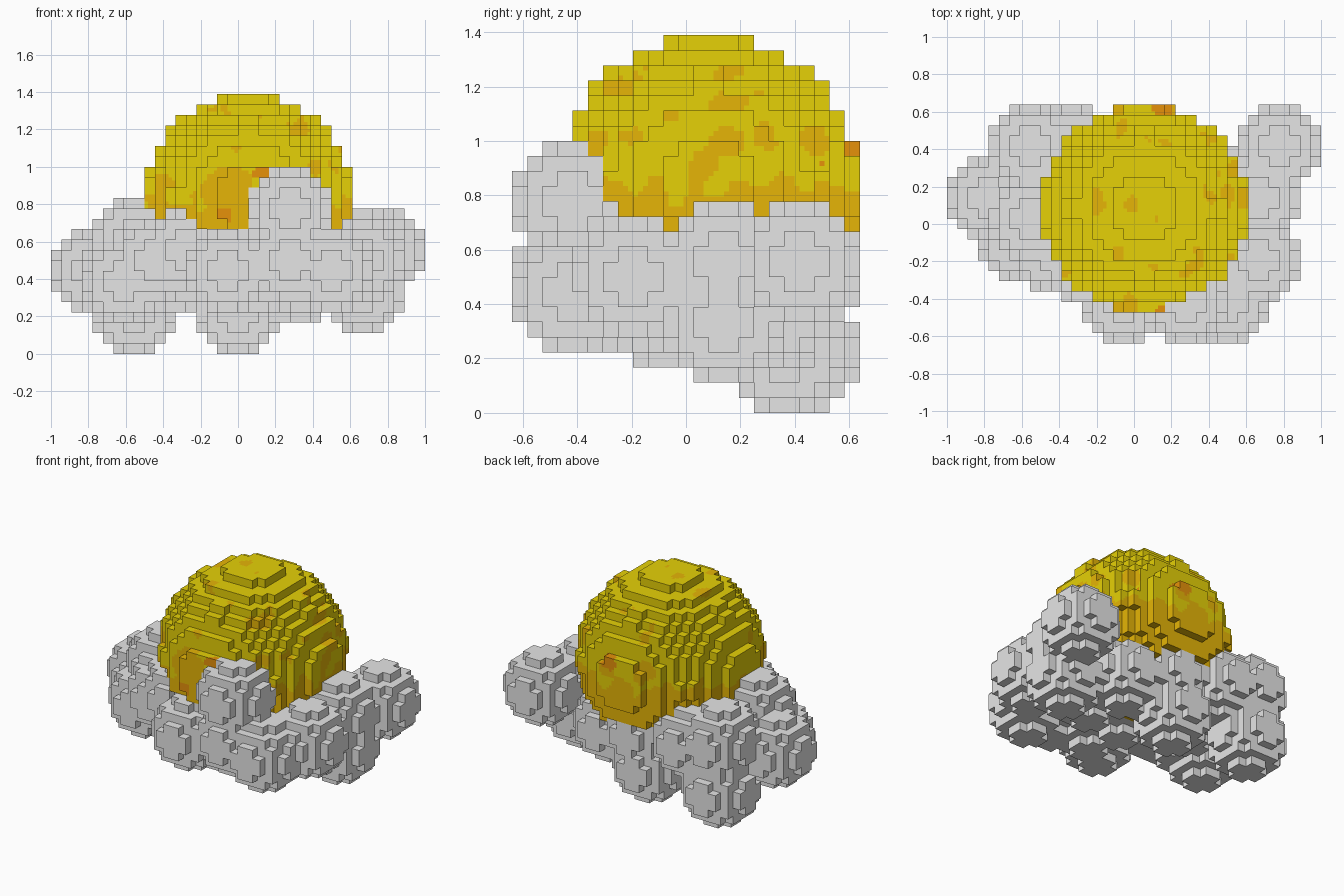
import bpy, bmesh
from mathutils import Vector, noise

if "Cube" in bpy.data.objects:
    bpy.data.objects.remove(bpy.data.objects["Cube"], do_unlink=True)

CELL = 1 / 18                       # edge of one block
ORIGIN = Vector((-18, -11.5, 0))    # grid corner, in blocks


def material(name, rgb):
    mat = bpy.data.materials.new(name)
    mat.use_nodes = True
    mat.diffuse_color = (*rgb, 1)
    mat.node_tree.nodes["Principled BSDF"].inputs["Base Color"].default_value = (*rgb, 1)
    return mat


WHITE = material("cloud white", (0.79, 0.79, 0.79))
YELLOW = material("sun yellow", (0.79, 0.635, 0.002))
ORANGE = material("light orange", (0.79, 0.46, 0.002))
DEEP = material("deep orange", (0.79, 0.285, 0.003))


def ball(center, radius):
    """Blocks whose middles lie inside a sphere centred on a grid corner."""
    r = range(-radius, radius)
    return {(center[0] + a, center[1] + b, center[2] + c)
            for a in r for b in r for c in r
            if (a + .5) ** 2 + (b + .5) ** 2 + (c + .5) ** 2 <= radius ** 2}


def block_mesh(name, blocks, hidden, mats, rule=None):
    """Outer skin of a set of blocks; faces against hidden blocks are left out."""
    bm = bmesh.new()
    corners = {}

    def corner(p):
        if p not in corners:
            corners[p] = bm.verts.new((Vector(p) + ORIGIN) * CELL)
        return corners[p]

    for cell in sorted(blocks):
        for axis in range(3):
            u, v = (axis + 1) % 3, (axis + 2) % 3
            for side in (0, 1):
                near = list(cell)
                near[axis] += 2 * side - 1
                if tuple(near) in blocks or tuple(near) in hidden:
                    continue
                ring = []
                for du, dv in ((0, 0), (1, 0), (1, 1), (0, 1)):
                    p = list(cell)
                    p[axis] += side
                    p[u] += du
                    p[v] += dv
                    ring.append(corner(tuple(p)))
                bm.faces.new(ring if side else ring[::-1])
    # Coloured skins are cut finer so the blotches get softer outlines
    if rule:
        bmesh.ops.subdivide_edges(bm, edges=bm.edges[:], cuts=2, use_grid_fill=True)
        for face in bm.faces:
            face.material_index = rule(face.calc_center_median())
    mesh = bpy.data.meshes.new(name)
    bm.to_mesh(mesh)
    bm.free()
    for mat in mats:
        mesh.materials.append(mat)
    obj = bpy.data.objects.new(name, mesh)
    bpy.context.collection.objects.link(obj)
    return obj


# Blotches on the sun: x, y, z, radius
DEEP_SPOTS = [(0.41, 0.50, 0.92, 0.04), (0.14, 0.62, 0.97, 0.05),
              (0.14, -0.46, 0.97, 0.05), (-0.08, -0.47, 0.75, 0.04)]
ORANGE_SPOTS = [(0.34, -0.22, 1.20, 0.05), (0.42, 0.16, 1.25, 0.05),
                (0.51, 0.17, 1.14, 0.04), (0.60, 0.15, 1.01, 0.07),
                (0.60, 0.07, 0.92, 0.05), (0.53, 0.30, 1.03, 0.06),
                (0.41, 0.48, 1.00, 0.07), (0.40, -0.33, 1.00, 0.05),
                (-0.06, -0.47, 0.85, 0.15), (-0.40, -0.22, 0.86, 0.10),
                (-0.02, -0.42, 1.12, 0.04), (0.28, -0.25, 1.20, 0.04),
                (-0.10, 0.62, 0.95, 0.07), (0.16, 0.62, 0.90, 0.06)]


def sun_colour(p):
    """Yellow above, breaking into orange blotches near the clouds."""
    n = noise.noise(p * 8 + Vector((3.1, 1.7, 0.4)))

    def spotted(spots):
        return any((p - Vector(s[:3])).length < s[3] + 0.05 * n for s in spots)

    if spotted(DEEP_SPOTS):
        return 2
    return 1 if spotted(ORANGE_SPOTS) or n + max(-0.46, 6 * (0.84 - p.z)) > 0 else 0


# Sun
sun = ball((19, 13, 15), 10)

# Cloud puffs, all the same size, by centre in blocks
PUFFS = [
    (32, 19, 10), (30, 14, 10), (30, 14, 6), (30, 8, 9),     # left side
    (23, 4, 14), (23, 4, 9), (27, 4, 8), (17, 4, 8),         # front
    (20, 6, 8), (13, 8, 10),
    (10, 9, 9), (7, 10, 7), (4, 14, 8), (8, 12, 11),         # right side
    (8, 19, 10), (12, 19, 9), (8, 19, 4), (18, 18, 4),       # back
    (19, 18, 8), (24, 17, 7),
    (24, 11, 8), (19, 10, 8), (12, 14, 8),                   # underneath
]
cloud = set().union(*(ball(c, 4) for c in PUFFS))
sun -= cloud

block_mesh("sun", sun, cloud, [YELLOW, ORANGE, DEEP], sun_colour)
block_mesh("cloud", cloud, sun, [WHITE])
